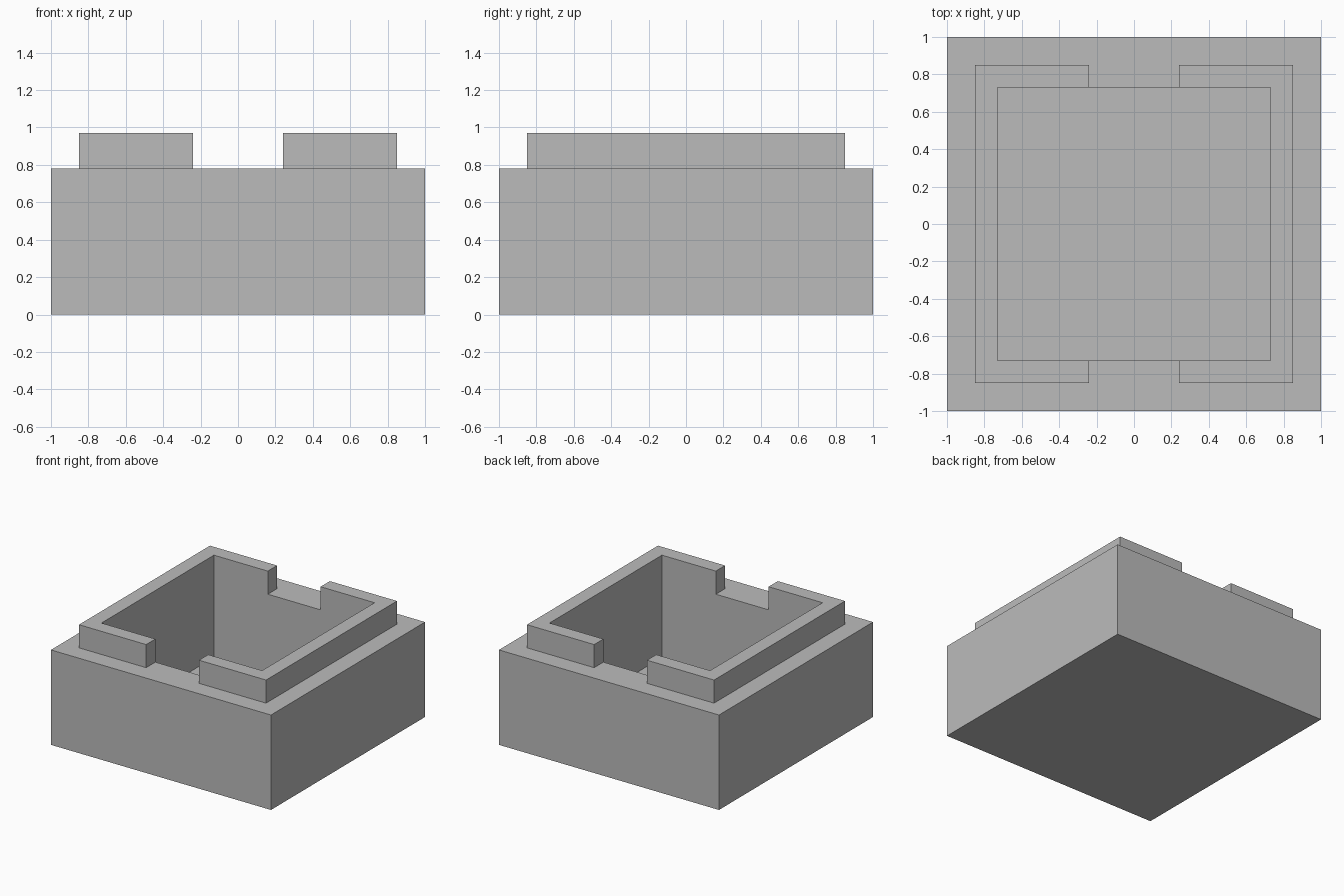
import bpy

cube = bpy.data.objects.get("Cube")
if cube:
    bpy.data.objects.remove(cube, do_unlink=True)

SHELF, TOP, FLOOR = 0.78, 0.97, 0.13   # heights
RIM, POCKET, GAP = 0.85, 0.73, 0.24    # half widths

grey = bpy.data.materials.new("plain grey")
grey.use_nodes = True
colour = (0.5, 0.5, 0.5, 1)
grey.diffuse_color = colour
grey.node_tree.nodes["Principled BSDF"].inputs["Base Color"].default_value = colour


def box(name, low, high):
    """Axis-aligned box between two corners."""
    bpy.ops.mesh.primitive_cube_add(size=1)
    ob = bpy.context.object
    ob.name = name
    ob.location = [(a + b) / 2 for a, b in zip(low, high)]
    ob.scale = [b - a for a, b in zip(low, high)]
    bpy.ops.object.transform_apply(location=True, scale=True)
    ob.data.materials.append(grey)
    return ob


def combine(target, tool, operation):
    """Apply a boolean and discard the tool."""
    mod = target.modifiers.new(operation.lower(), "BOOLEAN")
    mod.operation = operation
    mod.solver = "EXACT"
    mod.object = tool
    bpy.context.view_layer.objects.active = target
    bpy.ops.object.modifier_apply(modifier=mod.name)
    bpy.data.objects.remove(tool, do_unlink=True)


# Square block
body = box("socket_block", (-1, -1, 0), (1, 1, SHELF))

# Raised rim halves, with a gap at front and back
for left, right in ((-RIM, -GAP), (GAP, RIM)):
    half = box("rim_half", (left, -RIM, SHELF / 2), (right, RIM, TOP))
    combine(body, half, "UNION")

# Square pocket through the rim down to the floor
pocket = box("pocket_cutter", (-POCKET, -POCKET, FLOOR), (POCKET, POCKET, TOP + 1))
combine(body, pocket, "DIFFERENCE")
